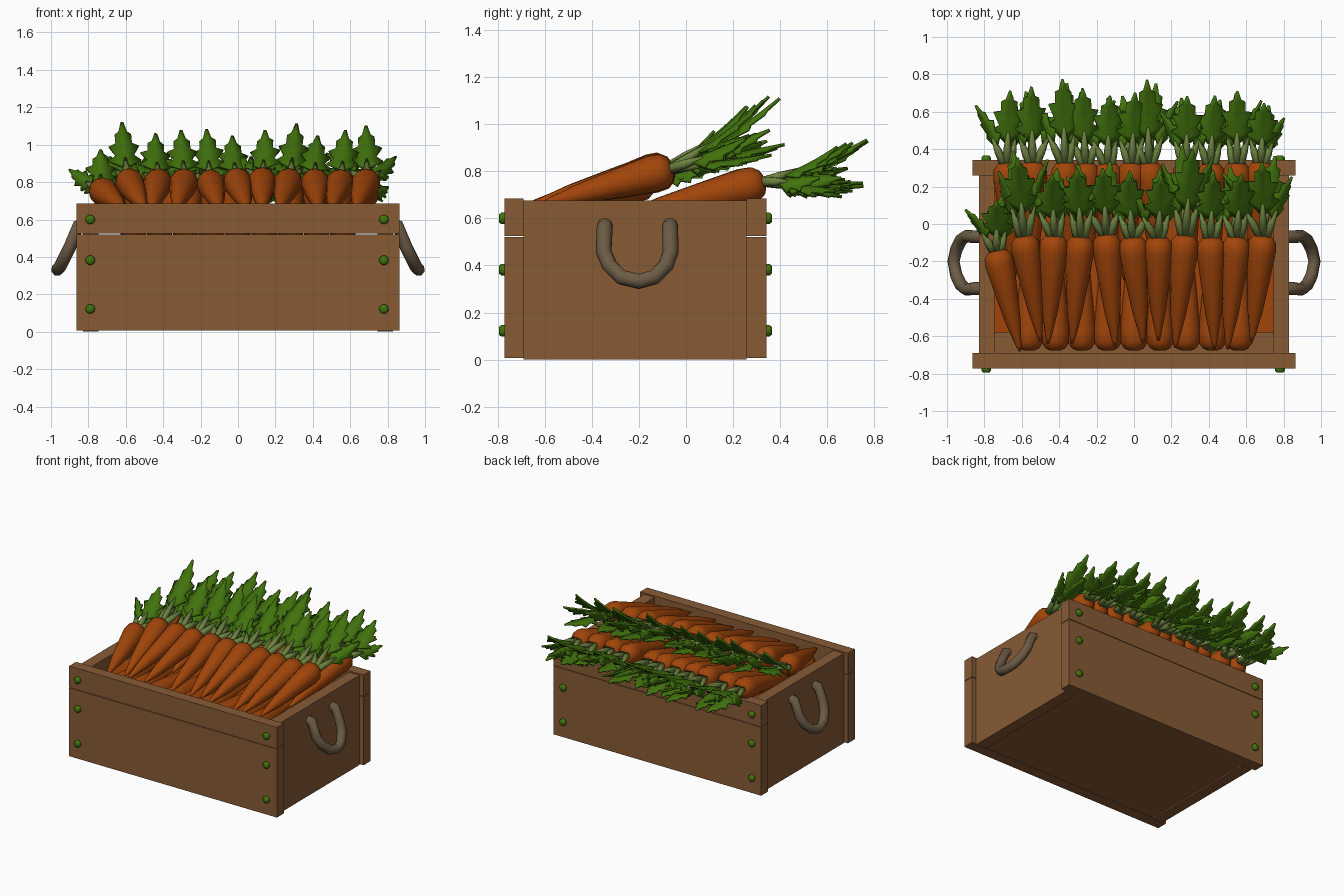
import bpy, bmesh, math, random
from mathutils import Vector, Matrix

if "Cube" in bpy.data.objects:
    bpy.data.objects.remove(bpy.data.objects["Cube"])

random.seed(11)
U = random.uniform


def mat(name, rgb):
    m = bpy.data.materials.new(name)
    m.diffuse_color = (*rgb, 1)
    m.use_nodes = True
    m.node_tree.nodes["Principled BSDF"].inputs["Base Color"].default_value = m.diffuse_color
    return m


WOOD = mat("brown wood", (0.245, 0.104, 0.036))
ORANGE = mat("carrot orange", (0.36, 0.06, 0.003))
LEAF = mat("leaf green", (0.054, 0.17, 0.004))
STEM = mat("pale stem", (0.15, 0.22, 0.05))
ROPE = mat("grey rope", (0.15, 0.105, 0.06))


def finish(bm, name, material, smooth=False):
    bmesh.ops.recalc_face_normals(bm, faces=bm.faces)
    for f in bm.faces:
        f.smooth = smooth
    me = bpy.data.meshes.new(name)
    bm.to_mesh(me)
    bm.free()
    ob = bpy.data.objects.new(name, me)
    bpy.context.collection.objects.link(ob)
    me.materials.append(material)
    return ob


def box(name, lo, hi, material=WOOD):
    bm = bmesh.new()
    lo, hi = Vector(lo), Vector(hi)
    bmesh.ops.create_cube(bm, size=1, matrix=Matrix.Translation((lo + hi) / 2) @ Matrix.Diagonal((*(hi - lo), 1)))
    return finish(bm, name, material)


def lathe(bm, a, b, profile, sides):
    """Rings of (fraction along a-b, radius), capped at both ends."""
    a, b = Vector(a), Vector(b)
    q = (b - a).to_track_quat('Z', 'Y')
    rings = []
    for t, r in profile:
        rings.append([bm.verts.new(a.lerp(b, t) + q @ Vector((r * math.cos(k * math.tau / sides),
                      r * math.sin(k * math.tau / sides), 0))) for k in range(sides)])
    for r0, r1 in zip(rings, rings[1:]):
        for k in range(sides):
            j = (k + 1) % sides
            bm.faces.new((r0[k], r0[j], r1[j], r1[k]))
    bm.faces.new(rings[0])
    bm.faces.new(rings[-1])


# Crate: two boards on front and back, single side panels, floor
for label, y0, y1 in (("front", -0.772, -0.69), ("back", 0.258, 0.341)):
    box(label + "_lower_board", (-0.864, y0, 0.007), (0.864, y1, 0.521))
    box(label + "_upper_board", (-0.864, y0, 0.525), (0.864, y1, 0.685))
for label, s in (("left", -1), ("right", 1)):
    xs = sorted((s * 0.745, s * 0.83))
    box(label + "_side_panel", (xs[0], -0.69, 0), (xs[1], 0.258, 0.675))
box("crate_floor", (-0.745, -0.69, 0.01), (0.745, 0.258, 0.06))

# Round bolts at the board ends
bm = bmesh.new()
for y, d in ((-0.77, -1), (0.34, 1)):
    for x in (-0.79, 0.78):
        for z in (0.122, 0.382, 0.6):
            lathe(bm, (x, y - d * 0.01, z), (x, y + d * 0.025, z), ((0, 0.026), (0.7, 0.026), (1, 0.017)), 10)
finish(bm, "bolts", LEAF, True)

# Rope handles hanging outward from the sides
HANDLE = [(0.80, -0.345, 0.572), (0.856, -0.345, 0.565), (0.896, -0.35, 0.46), (0.925, -0.325, 0.40),
          (0.95, -0.275, 0.35), (0.965, -0.2, 0.332), (0.95, -0.135, 0.35), (0.925, -0.085, 0.40),
          (0.896, -0.065, 0.46), (0.856, -0.068, 0.565), (0.80, -0.068, 0.572)]
for label, s in (("left", -1), ("right", 1)):
    cu = bpy.data.curves.new(label + "_handle", 'CURVE')
    cu.dimensions = '3D'
    cu.bevel_depth = 0.034
    cu.bevel_resolution = 2
    cu.use_fill_caps = True
    sp = cu.splines.new('POLY')
    sp.points.add(len(HANDLE) - 1)
    for p, (x, y, z) in zip(sp.points, HANDLE):
        p.co = (s * x, y, z, 1)
    ob = bpy.data.objects.new(label + "_handle", cu)
    bpy.context.collection.objects.link(ob)
    cu.materials.append(ROPE)

# Filling below the visible carrots
box("carrot_filling", (-0.745, -0.58, 0.53), (0.745, 0.258, 0.57), ORANGE)

CARROT = [(0, 0.006), (0.06, 0.016), (0.3, 0.042), (0.6, 0.062), (0.86, 0.078),
          (0.94, 0.073), (0.985, 0.052), (1.0, 0.03)]
# Blade rows: (midrib position, edge position, half width) -> forward pointing lobes
BLADE = [(0.28, 0.28, 0.02), (0.36, 0.44, 0.09), (0.50, 0.50, 0.05), (0.58, 0.68, 0.085),
         (0.70, 0.70, 0.045), (0.78, 0.84, 0.045), (0.86, 0.87, 0.022), (1.0, 1.0, 0.006)]


def leaf(leaves, stems, base, yaw, pitch, length, width, roll, bend):
    """A stem with a lobed, folded blade; local y runs along the leaf."""
    m = (Matrix.Translation(base) @ Matrix.Rotation(-yaw, 4, 'Z') @ Matrix.Rotation(pitch, 4, 'X')
         @ Matrix.Rotation(roll, 4, 'Y'))

    def at(t, w):
        # arched cross-section; bend lifts the tip
        return m @ Vector((w, t * length, bend * t * t - abs(w) * 0.3))
    rows = [[leaves.verts.new(at(te, -w * width)), leaves.verts.new(at(tc, 0)),
             leaves.verts.new(at(te, w * width))] for tc, te, w in BLADE]
    for a, b in zip(rows, rows[1:]):
        for k in (0, 1):
            leaves.faces.new((a[k], a[k + 1], b[k + 1], b[k]))
    lathe(stems, at(-0.05, 0), at(0.42, 0), ((0, 0.024), (0.5, 0.021), (1, 0.008)), 6)


def carrot_row(name, carrots, tilt=0, leafy=True):
    """carrots: list of (head, tip, leaf size); tilt lowers the foliage."""
    roots, leaves, stems = bmesh.new(), bmesh.new(), bmesh.new()
    for i, (head, tip, size) in enumerate(carrots):
        lathe(roots, tip, head, CARROT, 12)
        base = Vector(head)
        s = 1 if i % 2 else -1
        # tall middle leaf, a low leaf under it, and two edge-on spreading leaves
        leaf(leaves, stems, base, U(-.08, .08), U(.44, .54) - tilt, size, .95, U(-.2, .2), 0.06)
        leaf(leaves, stems, base, -s * U(.0, .15), U(.1, .25) - tilt, size * .9, .85, U(-.2, .2), U(-.02, .02))
        leaf(leaves, stems, base + Vector((s * .02, 0, 0)), s * U(.2, .5), U(.2, .35) - tilt, size * .85, .6,
             s * U(.7, 1.1), .03)
        leaf(leaves, stems, base + Vector((-s * .02, 0, 0)), -s * U(.15, .4), U(.1, .3) - tilt, size * .75, .6,
             -s * U(.5, 1.0), .03)
    finish(roots, name + "_roots", ORANGE, True)
    if leafy:
        ob = finish(leaves, name + "_leaves", LEAF, True)
        md = ob.modifiers.new("thickness", 'SOLIDIFY')
        md.thickness = 0.012
        md.offset = 0
        finish(stems, name + "_stems", STEM, True)
    else:
        leaves.free()
        stems.free()


# Top row: (head x, tip x, leaf size)
TOP = [(-0.59, -0.5, .51), (-0.425, -0.46, .4), (-0.285, -0.33, .44), (-0.15, -0.1, .44), (-0.01, 0.05, .4),
       (0.13, 0.13, .41), (0.275, 0.22, .54), (0.41, 0.43, .4), (0.55, 0.5, .42), (0.69, 0.63, .48)]
carrot_row("top_carrot", [((-0.735, -0.14, 0.76), (-0.61, -0.68, 0.655), .33)] +
           [((h, U(-.07, -.05), U(.805, .82)), (t, U(-.67, -.62), 0.655), s) for h, t, s in TOP])

# Back row, one layer lower, leaves hanging over the back board
BACK = [(-0.68, .4), (-0.54, .42), (-0.37, .47), (-0.26, .42), (-0.14, .38), (-0.01, .4), (0.08, .47),
        (0.28, .38), (0.41, .38), (0.55, .41), (0.68, .34)]
carrot_row("back_carrot", [((x, U(.32, .335), 0.755), (x + U(-.05, .05), -0.3, 0.6), s) for x, s in BACK], 0.25)

# Hidden bottom row with its heads toward the front board
carrot_row("bottom_carrot", [((0.0 + i * 0.14, -0.675, 0.56), (i * 0.14, 0.0, 0.56), .4)
                             for i in range(-4, 5)], 0, False)
